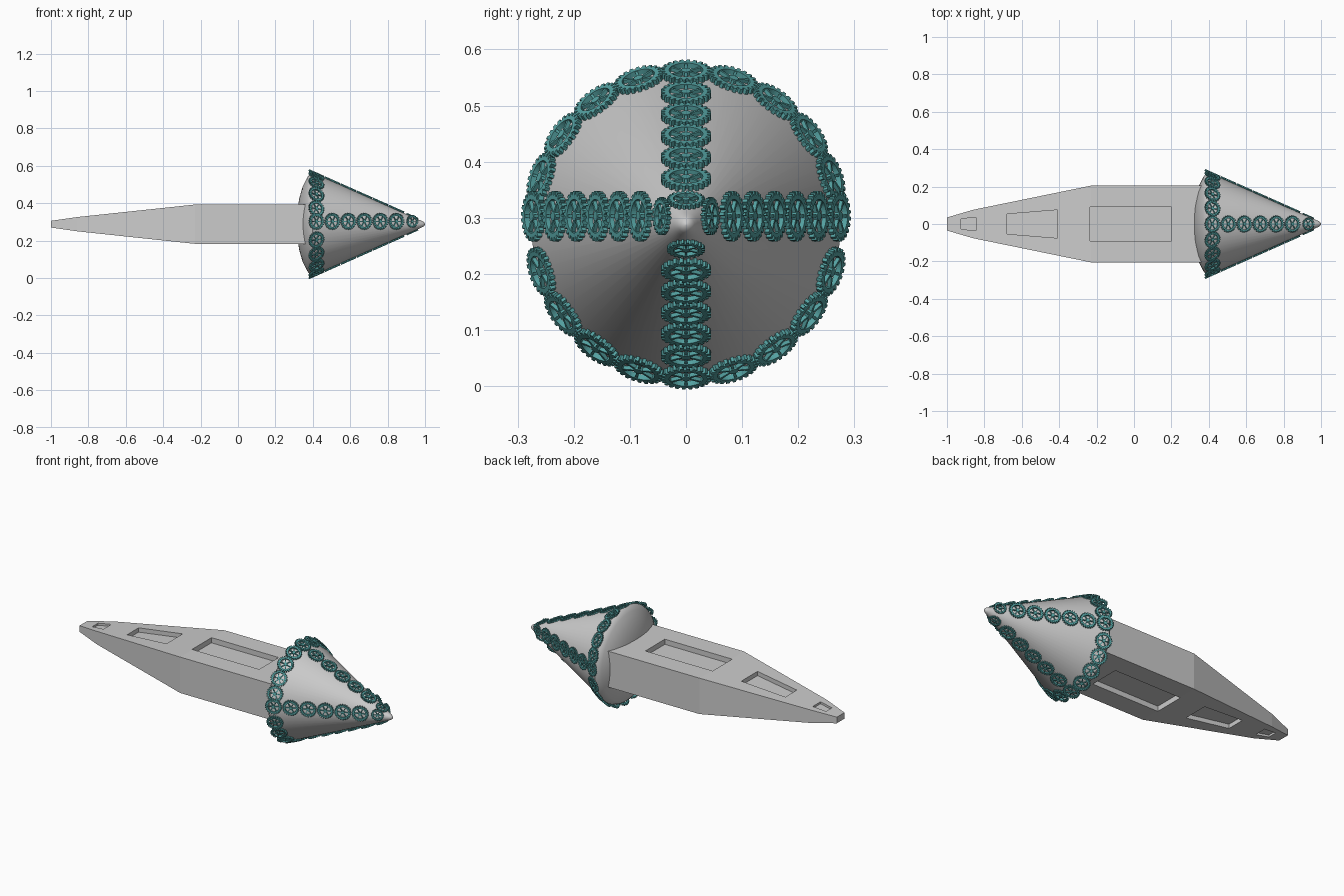
import bpy, bmesh
from math import sin, cos, pi, tau, atan2
from mathutils import Matrix, Vector

if "Cube" in bpy.data.objects:
    bpy.data.objects.remove(bpy.data.objects["Cube"])

ZC = 0.288  # height of the long axis


def make_object(name, bm, mat=None):
    bmesh.ops.recalc_face_normals(bm, faces=bm.faces)
    me = bpy.data.meshes.new(name)
    bm.to_mesh(me)
    bm.free()
    if mat:
        me.materials.append(mat)
    ob = bpy.data.objects.new(name, me)
    bpy.context.collection.objects.link(ob)
    return ob


def loft(bm, loops):
    """Skin closed vertex loops and cap both ends."""
    rows = [[bm.verts.new(p) for p in l] for l in loops]
    n = len(rows[0])
    for a, b in zip(rows, rows[1:]):
        for i in range(n):
            j = (i + 1) % n
            bm.faces.new((a[i], a[j], b[j], b[i]))
    bm.faces.new(rows[0])
    bm.faces.new(rows[-1])


# Tapered shaft: (x, half width, half height)
sections = [(-1, .035, .018), (-.86, .076, .038), (-.23, .205, .105), (.42, .205, .105)]


def half_height(x):
    for (x0, _, h0), (x1, _, h1) in zip(sections, sections[1:]):
        if x <= x1:
            return h0 + (h1 - h0) * (x - x0) / (x1 - x0)
    return sections[-1][2]


bm = bmesh.new()
loft(bm, [[(x, -w, ZC - h), (x, w, ZC - h), (x, w, ZC + h), (x, -w, ZC + h)]
          for x, w, h in sections])
shaft = make_object("shaft", bm)

# Recessed pockets on top and bottom: x0, x1, half widths, depth
pockets = [(-.235, .2, .09, .09, .03), (-.68, -.41, .053, .075, .025),
           (-.925, -.845, .027, .036, .012)]
bm = bmesh.new()
for x0, x1, w0, w1, d in pockets:
    for s in (1, -1):
        loft(bm, [[(x, -w, ZC + s * (half_height(x) - d)), (x, w, ZC + s * (half_height(x) - d)),
                   (x, w, ZC + s * .2), (x, -w, ZC + s * .2)]
                  for x, w in ((x0, w0), (x1, w1))])
cutter = make_object("pocket_cutter", bm)
cutter.hide_render = True
mod = shaft.modifiers.new("pockets", 'BOOLEAN')
mod.operation = 'DIFFERENCE'
mod.solver = 'EXACT'
mod.object = cutter
bpy.context.view_layer.objects.active = shaft
shaft.select_set(True)
bpy.ops.object.modifier_apply(modifier=mod.name)
bpy.data.objects.remove(cutter)

# Cone head with domed back: (x, radius) profile spun round the axis
profile = [(.315, .001), (.318, .08), (.328, .14), (.345, .2), (.37, .25), (.385, .27),
           (.397, .276), (.41, .272), (.975, .021), (.988, .015), (.996, .009), (1, .001)]
N = 64
bm = bmesh.new()
loft(bm, [[(x, r * cos(tau * i / N), ZC + r * sin(tau * i / N)) for i in range(N)]
          for x, r in profile])
head = make_object("cone_head", bm)
bpy.ops.object.select_all(action='DESELECT')
head.select_set(True)
bpy.context.view_layer.objects.active = head
bpy.ops.object.shade_smooth_by_angle(angle=0.7)

# Spoked gear, shared by every copy
teal = bpy.data.materials.new("teal")
teal.diffuse_color = (.09, .36, .36, 1)
teal.use_nodes = True
teal.node_tree.nodes["Principled BSDF"].inputs["Base Color"].default_value = teal.diffuse_color
TEETH, T = 22, .005
bm = bmesh.new()
outer = []
for k in range(TEETH):
    for f, r in ((0, .038), (.3, .038), (.42, .045), (.88, .045)):
        outer.append(((k + f) * tau / TEETH, r))
rings = []
for z, inside in ((-T, 0), (T, 0), (T, 1), (-T, 1)):
    rings.append([bm.verts.new(((.030 if inside else r) * cos(a),
                                (.030 if inside else r) * sin(a), z)) for a, r in outer])
for a, b in zip(rings, rings[1:] + rings[:1]):
    for i in range(len(a)):
        j = (i + 1) % len(a)
        bm.faces.new((a[i], a[j], b[j], b[i]))
for k in range(6):  # spokes
    m = (Matrix.Rotation(k * tau / 6, 4, 'Z') @ Matrix.Translation((.0185, 0, 0))
         @ Matrix.Diagonal((.027, .005, T * 1.4, 1)))
    bmesh.ops.create_cube(bm, size=1, matrix=m)
bmesh.ops.create_cone(bm, cap_ends=True, segments=16, radius1=.009, radius2=.009, depth=T * 2)
first = make_object("gear", bm, teal)
gear_mesh = first.data
bpy.data.objects.remove(first)

slope = atan2(.272 - .021, .975 - .41)


def place_gear(name, x, ang, shift=0.0, scale=1.0):
    """Lay a gear flat on the cone at distance x and angle ang."""
    r = .272 - (x - .41) * .251 / .565
    radial = Vector((0, cos(ang), sin(ang)))
    normal = Vector((sin(slope), 0, 0)) + radial * cos(slope)
    along = Vector((cos(slope), 0, 0)) - radial * sin(slope)
    side = normal.cross(along)
    pos = Vector((x, 0, ZC)) + radial * r + normal * .003 + Vector((0, 0, shift))
    rot = Matrix((along, side, normal)).transposed().to_4x4()
    ob = bpy.data.objects.new(name, gear_mesh)
    ob.matrix_world = Matrix.Translation(pos) @ rot @ Matrix.Scale(scale, 4)
    bpy.context.collection.objects.link(ob)


# Ring of gears round the rim
for i in range(20):
    place_gear("rim_gear", .418, i * tau / 20, .015 if i in (0, 10) else 0)

# Four rows of gears running to the tip
for q in range(4):
    for i in range(1, 7):
        place_gear("row_gear", .418 + .0855 * i, q * pi / 2,
                   .015 if q % 2 == 0 else 0, .75 if i == 6 else 1)
